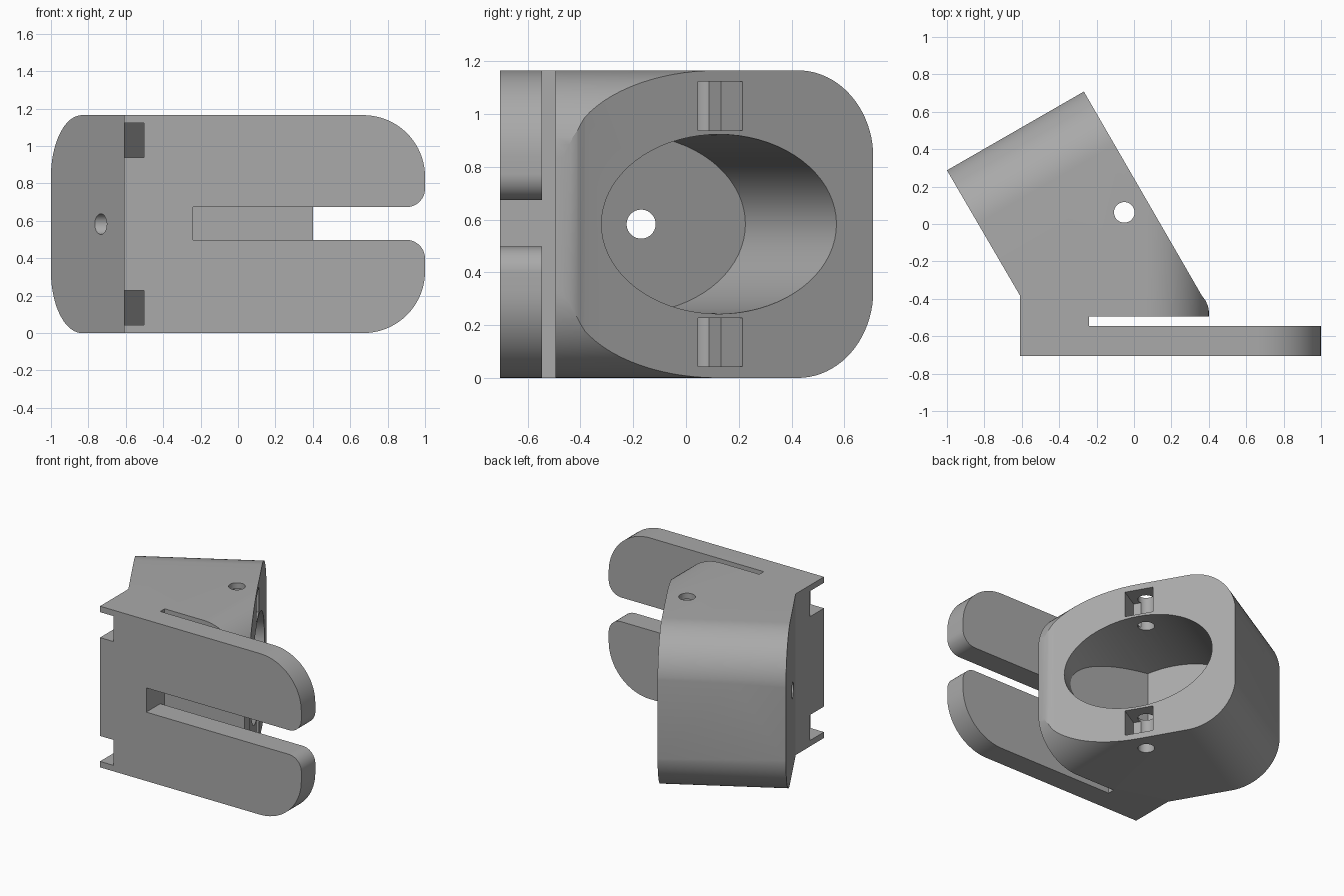
import bpy, bmesh, math
from mathutils import Vector

if "Cube" in bpy.data.objects:
    bpy.data.objects.remove(bpy.data.objects["Cube"])

H, MID, R = 1.165, 0.5825, 0.33
X, Y, Z = Vector((1, 0, 0)), Vector((0, 1, 0)), Vector((0, 0, 1))
N = Vector((math.cos(math.pi / 6), 0.5, 0))      # outward from the slanted mouth face
T = Vector((-0.5, math.cos(math.pi / 6), 0))     # along the mouth face
S_FACE = 0.122                                   # mouth face offset along N

grey = bpy.data.materials.new("plain grey")
grey.diffuse_color = (0.40, 0.40, 0.40, 1)
grey.use_nodes = True
grey.node_tree.nodes["Principled BSDF"].inputs["Base Color"].default_value = grey.diffuse_color


def rounded(corners, steps=20):
    """Outline from (u, v, radius) right-angle corners."""
    out, n = [], len(corners)
    for i, (u, v, r) in enumerate(corners):
        p = Vector((u, v))
        if not r:
            out.append((u, v))
            continue
        d1 = (Vector(corners[i - 1][:2]) - p).normalized()
        d2 = (Vector(corners[(i + 1) % n][:2]) - p).normalized()
        c = p + r * (d1 + d2)
        for k in range(steps + 1):
            a = math.pi / 2 * k / steps
            out.append(tuple(c - r * (d2 * math.cos(a) + d1 * math.sin(a))))
    return out


def ellipse(cu, cv, ru, rv, n=72):
    return [(cu + ru * math.cos(math.tau * k / n), cv + rv * math.sin(math.tau * k / n))
            for k in range(n)]


def prism(name, pts, u, v, w, w0, w1):
    """Extrude an outline in the u, v plane from w0 to w1 along w."""
    bm = bmesh.new()
    lo = [bm.verts.new(u * a + v * b + w * w0) for a, b in pts]
    hi = [bm.verts.new(u * a + v * b + w * w1) for a, b in pts]
    bm.faces.new(lo)
    bm.faces.new(hi)
    for i in range(len(pts)):
        j = (i + 1) % len(pts)
        bm.faces.new((lo[i], lo[j], hi[j], hi[i]))
    bmesh.ops.recalc_face_normals(bm, faces=bm.faces)
    me = bpy.data.meshes.new(name)
    bm.to_mesh(me)
    bm.free()
    me.materials.append(grey)
    ob = bpy.data.objects.new(name, me)
    bpy.context.collection.objects.link(ob)
    return ob


def combine(ob, other, op):
    m = ob.modifiers.new(op, 'BOOLEAN')
    m.operation, m.solver, m.object = op, 'EXACT', other
    bpy.context.view_layer.objects.active = ob
    bpy.ops.object.modifier_apply(modifier=m.name)
    bpy.data.objects.remove(other)


# Angled socket body: plan outline trimmed by two rounded side outlines
plan = [(-0.61, -0.62), (-0.24, -0.62), (-0.24, -0.495), (0.40, -0.495), (0.40, -0.465),
        (0.396, -0.44), (0.383, -0.41), (0.362, -0.382), (-0.268, 0.708), (-1.0, 0.287),
        (-0.61, -0.382)]
body = prism("clamp_bracket", plan, X, Y, Z, 0, H)
front_trim = rounded([(-2, 0, 0), (0.40, 0, R), (0.40, H, R), (-2, H, 0)])
combine(body, prism("front_trim", front_trim, X, Z, Y, -2, 2), 'INTERSECT')
back_trim = rounded([(-3, 0, 0), (0.749, 0, R), (0.749, H, R), (-3, H, 0)])
combine(body, prism("back_trim", back_trim, T, Z, N, -2, 2), 'INTERSECT')

# Oval socket, cut short by a flat wall parallel to the plate
mouth_t = T.dot(Vector((0.069, 0.125, 0)))
bore = prism("bore", ellipse(mouth_t, MID, 0.514, 0.34), T, Z, N, S_FACE - 0.69, S_FACE + 0.2)
combine(bore, prism("bore_limit", [(-2, -0.38), (2, -0.38), (2, 2), (-2, 2)], X, Y, Z, -1, 3),
        'INTERSECT')
combine(body, bore, 'DIFFERENCE')

# Forked front plate
fork = rounded([(-0.61, 0, 0), (1, 0, R), (1, 0.498, 0.1), (-0.24, 0.498, 0),
                (-0.24, 0.673, 0), (1, 0.673, 0.1), (1, H, R), (-0.61, H, 0)])
combine(body, prism("plate", fork, X, Z, Y, -0.705, -0.545), 'UNION')

# Nut pockets in the mouth face and notches at the plate's left edge
pocket_t = T.dot(Vector((0.066, 0.13, 0)))
for z0, z1 in ((0.043, 0.227), (H - 0.227, H - 0.043)):
    a, b = pocket_t - 0.098, pocket_t + 0.098
    combine(body, prism("pocket", [(a, z0), (b, z0), (b, z1), (a, z1)], T, Z, N,
                        S_FACE - 0.165, S_FACE + 0.1), 'DIFFERENCE')
    notch = [(-0.7, -0.8), (-0.502, -0.8), (-0.502, -0.36), (-0.61, -0.545), (-0.7, -0.7)]
    combine(body, prism("notch", notch, X, Y, Z, z0, z1), 'DIFFERENCE')

# Screw holes: one vertical, one through the socket floor
combine(body, prism("cross_hole", ellipse(-0.052, 0.062, 0.055, 0.055, 40), X, Y, Z, -1, 2),
        'DIFFERENCE')
combine(body, prism("floor_hole", ellipse(-0.17, MID, 0.055, 0.055, 40), Y, Z, X, -1.2, -0.35),
        'DIFFERENCE')

# Smooth the curved walls, keep edges sharp
bpy.ops.object.select_all(action='DESELECT')
body.select_set(True)
bpy.context.view_layer.objects.active = body
bpy.ops.object.shade_smooth_by_angle(angle=math.radians(25))
